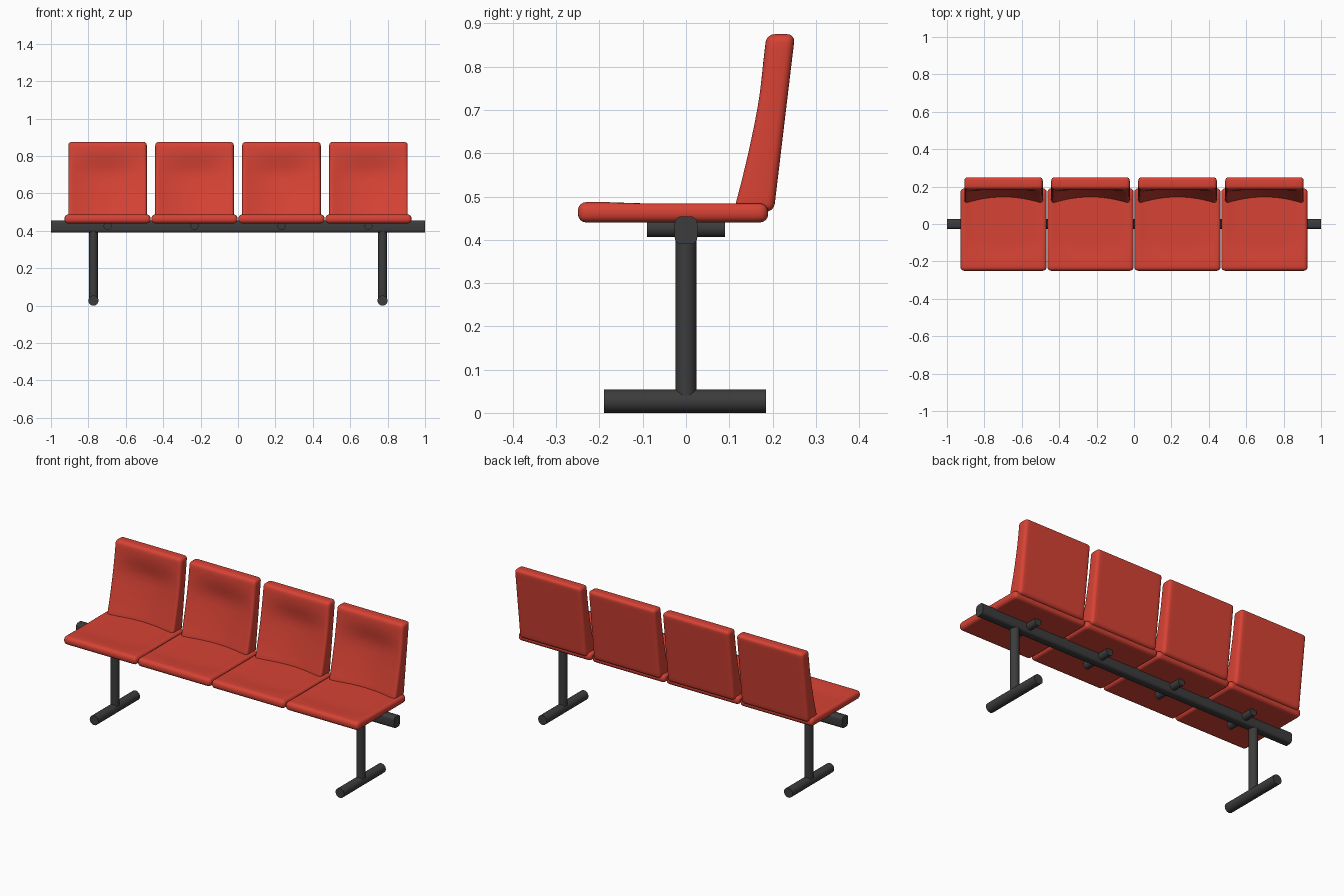
import bpy, bmesh, math
from mathutils import Matrix

cube = bpy.data.objects.get("Cube")
if cube:
    bpy.data.objects.remove(cube, do_unlink=True)


def make_material(name, rgb):
    mat = bpy.data.materials.new(name)
    mat.use_nodes = True
    mat.diffuse_color = (*rgb, 1)
    mat.node_tree.nodes["Principled BSDF"].inputs["Base Color"].default_value = (*rgb, 1)
    return mat


RED = make_material("red plastic", (0.68, 0.055, 0.035))
METAL = make_material("dark metal", (0.045, 0.045, 0.045))


def finish(bm, name, mat, bevel=0, segments=4):
    """Turn a bmesh into a smooth object with rounded sharp edges."""
    bmesh.ops.recalc_face_normals(bm, faces=bm.faces)
    mesh = bpy.data.meshes.new(name)
    bm.to_mesh(mesh)
    bm.free()
    mesh.materials.append(mat)
    obj = bpy.data.objects.new(name, mesh)
    bpy.context.collection.objects.link(obj)
    bpy.ops.object.select_all(action="DESELECT")
    obj.select_set(True)
    bpy.context.view_layer.objects.active = obj
    if bevel:
        mod = obj.modifiers.new("rounding", "BEVEL")
        mod.width = bevel
        mod.segments = segments
        mod.limit_method = "ANGLE"
        mod.angle_limit = math.radians(50)
        bpy.ops.object.modifier_apply(modifier=mod.name)
    bpy.ops.object.shade_smooth_by_angle(angle=math.radians(40))
    return obj


def panel(name, shape, bevel):
    """Slab whose two sides are given by shape(u, v, side), u and v in -1..1."""
    bm = bmesh.new()
    bmesh.ops.create_grid(bm, x_segments=12, y_segments=12, size=1)
    extruded = bmesh.ops.extrude_face_region(bm, geom=bm.faces[:], use_keep_orig=True)
    far = {g for g in extruded["geom"] if isinstance(g, bmesh.types.BMVert)}
    for v in bm.verts:
        v.co = shape(v.co.x, v.co.y, v in far)
    return finish(bm, name, RED, bevel)


def smooth(a, b, x):
    x = min(max((x - a) / (b - a), 0), 1)
    return x * x * (3 - 2 * x)


def seat_shape(u, v, top):
    dish = 0.008 * smooth(0, 0.5, 1 - u * u) * smooth(-0.85, -0.4, v - 0.15 * u * u)
    z = 0.487 - dish if top else 0.44
    return (0.23 * u, -0.03 + 0.22 * v, z)


def back_shape(u, v, rear):
    t = (v + 1) / 2
    dz = 0.41 * t
    scoop = 0.035 * (1 - u * u) * (1 - smooth(0.55, 0.92, t))
    front_y = 0.105 + 0.28 * dz - 0.2 * dz * dz + scoop
    y = 0.203 + 0.049 * t if rear else front_y
    return (0.21 * u, y, 0.465 + dz)


def tube(name, radius, length, axis, location, bevel=0):
    bm = bmesh.new()
    turn = Matrix.Rotation(math.pi / 2, 4, "X") if axis == "Y" else Matrix()
    bmesh.ops.create_cone(bm, cap_ends=True, segments=24, radius1=radius, radius2=radius,
                          depth=length, matrix=Matrix.Translation(location) @ turn)
    return finish(bm, name, METAL, bevel, 2)


# Four seats with backs and under-seat brackets
for i in range(4):
    x = (i - 1.5) * 0.465
    panel(f"seat_{i + 1}", seat_shape, 0.022).location.x = x
    panel(f"backrest_{i + 1}", back_shape, 0.018).location.x = x
    tube(f"bracket_{i + 1}", 0.021, 0.18, "Y", (x, 0, 0.427))

# Long beam with rounded edges
bm = bmesh.new()
bmesh.ops.create_cube(bm, size=1, matrix=Matrix.Translation((0, 0, 0.422))
                      @ Matrix.Diagonal((2, 0.052, 0.064, 1)))
long_edges = [e for e in bm.edges if abs(e.verts[0].co.x - e.verts[1].co.x) > 1]
bmesh.ops.bevel(bm, geom=long_edges, offset=0.015, segments=4, profile=0.5, affect="EDGES")
finish(bm, "beam", METAL)

# Legs and floor feet
for side, x in (("right", -0.773), ("left", 0.773)):
    tube(f"{side}_leg", 0.024, 0.36, "Z", (x, 0, 0.22))
    tube(f"{side}_foot", 0.027, 0.374, "Y", (x, -0.002, 0.027))
